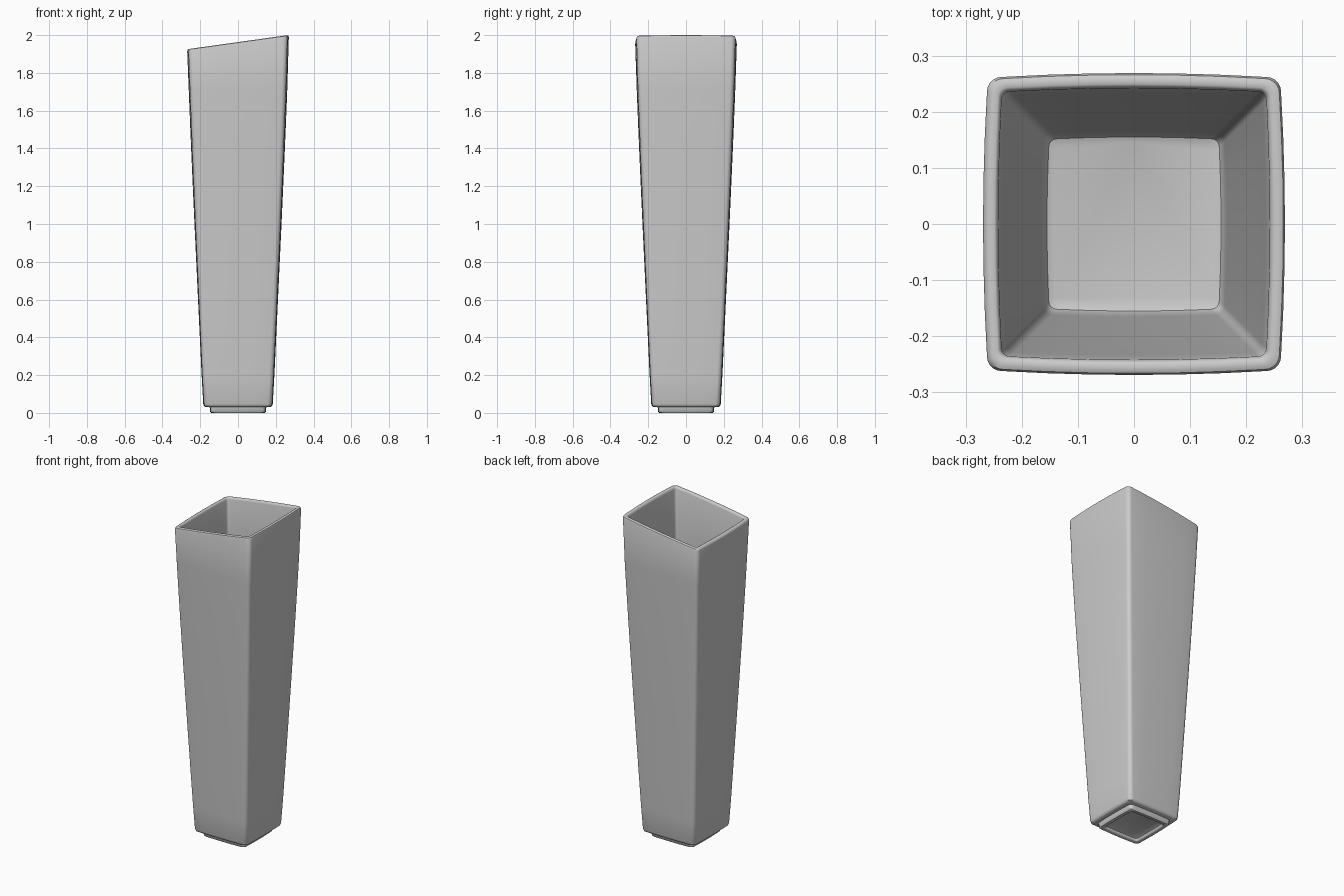
import bpy, bmesh, math

cube = bpy.data.objects.get("Cube")
if cube:
    bpy.data.objects.remove(cube, do_unlink=True)

glaze = bpy.data.materials.new("pale grey glaze")
glaze.use_nodes = True
colour = (0.6, 0.6, 0.6, 1)
glaze.diffuse_color = colour
glaze.node_tree.nodes["Principled BSDF"].inputs["Base Color"].default_value = colour

SLOPE = 0.14      # tilt of the rim across x
RIM = 1.963       # rim height at the centre
ARC = 6           # segments per rounded corner
SIDE = 6          # segments per bowed side


def outline(half, radius, bow):
    """Rounded square with slightly bowed sides."""
    inner = half - bow - radius
    quarter = []
    for i in range(SIDE):
        t = 2 * i / SIDE - 1
        quarter.append((half - bow * t * t, t * inner))
    for i in range(ARC):
        a = math.pi / 2 * i / ARC
        quarter.append((inner + radius * math.cos(a), inner + radius * math.sin(a)))
    points = []
    for _ in range(4):
        points += quarter
        quarter = [(-y, x) for x, y in quarter]
    return points


def wall(z):
    """Half width of the tapering outer wall."""
    t = min(z / RIM, 1)
    return 0.183 + 0.087 * (1.08 * t - 0.08 * t ** 4)


# Rings: half width, height, corner radius, side bow, tilt
rings = [
    (0.112, 0.018, 0.012, 0.002, 0), (0.117, 0.015, 0.015, 0.002, 0),
    (0.120, 0.003, 0.015, 0.002, 0), (0.124, 0, 0.018, 0.002, 0),
    (0.143, 0, 0.022, 0.003, 0), (0.147, 0.004, 0.022, 0.003, 0),
    (0.150, 0.030, 0.022, 0.003, 0), (0.172, 0.031, 0.024, 0.003, 0),
    (0.180, 0.036, 0.025, 0.003, 0), (0.184, 0.048, 0.025, 0.003, 0),
]
for k in range(1, 10):
    z = 0.19 * k
    rings.append((wall(z), z, 0.025, 0.003 + 0.002 * z, 0))
rings += [
    (0.269, RIM - 0.012, 0.026, 0.007, SLOPE), (0.266, RIM - 0.003, 0.026, 0.007, SLOPE),
    (0.260, RIM, 0.024, 0.007, SLOPE), (0.249, RIM, 0.018, 0.006, SLOPE),
    (0.245, RIM - 0.003, 0.016, 0.006, SLOPE), (0.242, RIM - 0.012, 0.015, 0.006, SLOPE),
]
for k in range(9, 0, -1):
    z = 0.19 * k
    rings.append((wall(z) - 0.027, z, 0.015, 0.003 + 0.0015 * z, 0))
rings += [(0.160, 0.075, 0.015, 0.003, 0), (0.155, 0.064, 0.015, 0.003, 0),
          (0.145, 0.060, 0.015, 0.003, 0)]

# Vase body: loft the rings from the recessed base, over the rim, to the inner floor
bm = bmesh.new()
loops = [[bm.verts.new((x, y, z + tilt * x)) for x, y in outline(half, radius, bow)]
         for half, z, radius, bow, tilt in rings]
for low, high in zip(loops, loops[1:]):
    n = len(low)
    for i in range(n):
        j = (i + 1) % n
        bm.faces.new((low[i], low[j], high[j], high[i]))
bm.faces.new(loops[0][::-1])
bm.faces.new(loops[-1])
bmesh.ops.recalc_face_normals(bm, faces=bm.faces)

mesh = bpy.data.meshes.new("vase")
bm.to_mesh(mesh)
bm.free()
mesh.materials.append(glaze)
vase = bpy.data.objects.new("vase", mesh)
bpy.context.collection.objects.link(vase)
bpy.context.view_layer.objects.active = vase
vase.select_set(True)
bpy.ops.object.shade_smooth_by_angle(angle=math.radians(40))
